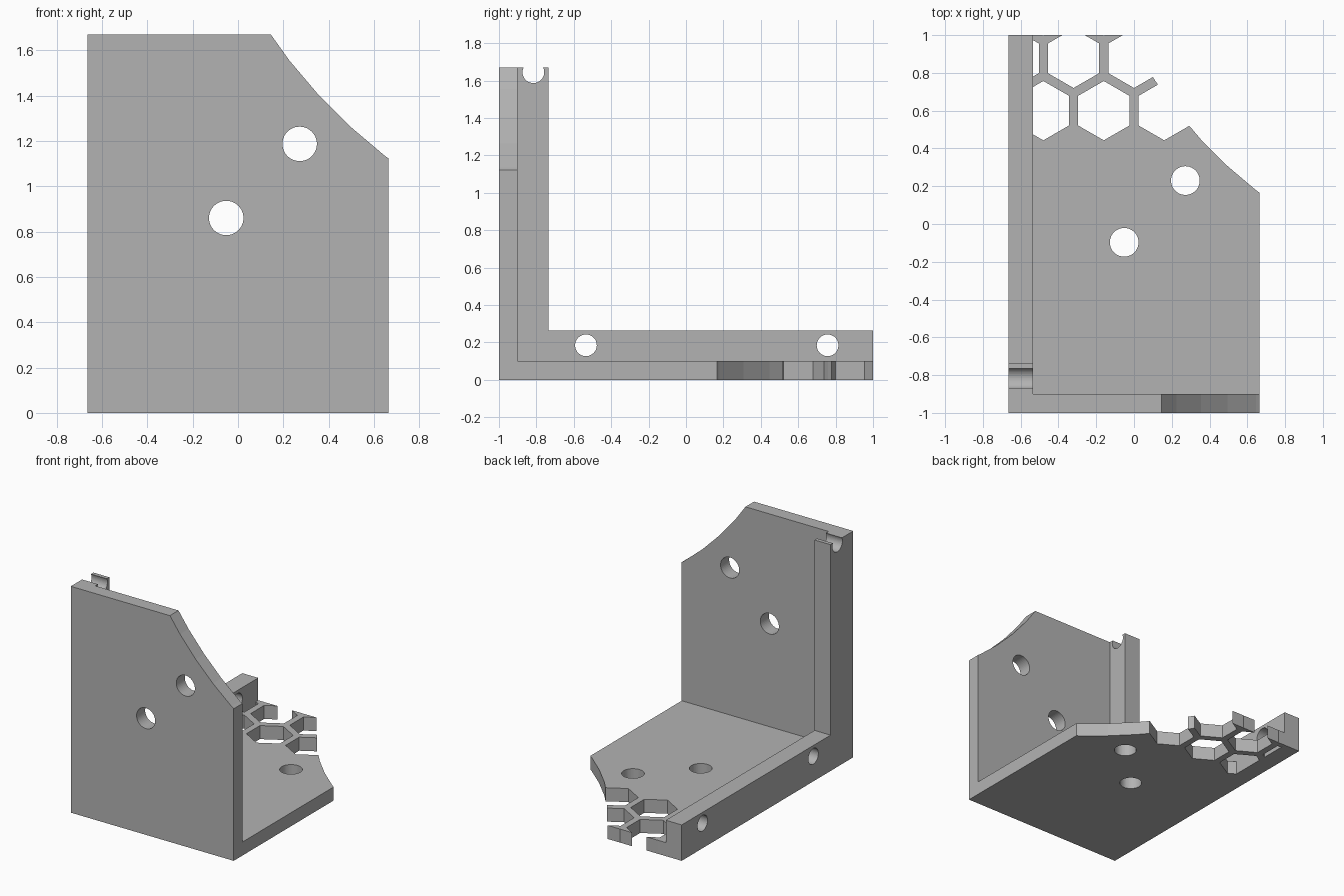
import bpy
import bmesh
from math import cos, sin, pi, sqrt

old = bpy.data.objects.get("Cube")
if old:
    bpy.data.objects.remove(old, do_unlink=True)

GREY = (0.45, 0.45, 0.45, 1)
grey = bpy.data.materials.new("plain grey")
grey.use_nodes = True
grey.diffuse_color = GREY
grey.node_tree.nodes["Principled BSDF"].inputs["Base Color"].default_value = GREY

# Overall dimensions
HALF_W, HALF_D, HEIGHT = 0.665, 1.0, 1.67
PLATE = 0.1
RIB_W, RIB_H = 0.13, 0.265
INNER = -HALF_W + RIB_W
HOLE_R, SCREW_R = 0.076, 0.058

# How a flat outline (u, v) at depth w sits in space
PLACE = {
    "x": lambda u, v, w: (w, u, v),
    "y": lambda u, v, w: (u, w, v),
    "z": lambda u, v, w: (u, v, w),
}


def prism(name, outline, axis, low, high):
    """Extrude an outline along an axis."""
    bm = bmesh.new()
    place = PLACE[axis]
    face = bm.faces.new([bm.verts.new(place(u, v, low)) for u, v in outline])
    ext = bmesh.ops.extrude_face_region(bm, geom=[face])
    verts = [e for e in ext["geom"] if isinstance(e, bmesh.types.BMVert)]
    bmesh.ops.translate(bm, verts=verts, vec=place(0, 0, high - low))
    bmesh.ops.recalc_face_normals(bm, faces=bm.faces)
    mesh = bpy.data.meshes.new(name)
    bm.to_mesh(mesh)
    bm.free()
    mesh.materials.append(grey)
    obj = bpy.data.objects.new(name, mesh)
    bpy.context.collection.objects.link(obj)
    return obj


def rect(u0, u1, v0, v1):
    return [(u0, v0), (u1, v0), (u1, v1), (u0, v1)]


def ring(u, v, radius, sides=48):
    """Regular polygon with a corner pointing up."""
    return [(u + radius * sin(2 * pi * i / sides),
             v + radius * cos(2 * pi * i / sides)) for i in range(sides)]


def cut(target, outline, axis, low, high):
    """Cut an extruded outline out of a part."""
    cutter = prism("cutter", outline, axis, low, high)
    cutter.hide_render = True
    mod = target.modifiers.new("cut", "BOOLEAN")
    mod.operation = "DIFFERENCE"
    mod.solver = "EXACT"
    mod.object = cutter
    bpy.context.view_layer.objects.active = target
    bpy.ops.object.modifier_apply(modifier=mod.name)
    bpy.data.objects.remove(cutter, do_unlink=True)


# The two plates share hole positions and the large scooped corner
SHIFT = 0.957
HOLES = [(0.272, 1.187), (-0.052, 0.86)]
SCOOP = (2.12, 3.03, 2.4)


def cut_plate(plate, axis, low, high, shift):
    u, v, r = SCOOP
    cut(plate, ring(u, v - shift, r, 76), axis, low, high)
    for u, v in HOLES:
        cut(plate, ring(u, v - shift, HOLE_R), axis, low, high)


# Upright front plate
front_plate = prism("front_plate", rect(-HALF_W, HALF_W, 0, HEIGHT),
                    "y", -HALF_D, -HALF_D + PLATE)
cut_plate(front_plate, "y", -HALF_D - 0.1, -HALF_D + PLATE + 0.1, 0)

# Base plate with the broken honeycomb corner
base_plate = prism("base_plate", rect(INNER, HALF_W, -HALF_D + PLATE, HALF_D),
                   "z", 0, PLATE)
cut_plate(base_plate, "z", -0.1, PLATE + 0.1, SHIFT)
PITCH, CELL_R = 0.32, 0.157
for row, columns in enumerate([(-1.5, -0.5, 0.5), (-2, -1, 0), (-1.5, -0.5)]):
    y = 0.6 + row * PITCH * sqrt(3) / 2
    for column in columns:
        cut(base_plate, ring(column * PITCH, y, CELL_R, 6),
            "z", -0.1, PLATE + 0.1)

# L-shaped edge rib with two cross holes and an open notch on top
back = -HALF_D + RIB_H
profile = [(-HALF_D + PLATE, 0), (HALF_D, 0), (HALF_D, RIB_H),
           (back, RIB_H), (back, HEIGHT), (-HALF_D + PLATE, HEIGHT)]
edge_rib = prism("edge_rib", profile, "x", -HALF_W, INNER)
for y, z in [(-0.535, 0.185), (0.757, 0.185), (-0.816, 1.645)]:
    cut(edge_rib, ring(y, z, SCREW_R), "x", -HALF_W - 0.1, INNER + 0.1)
